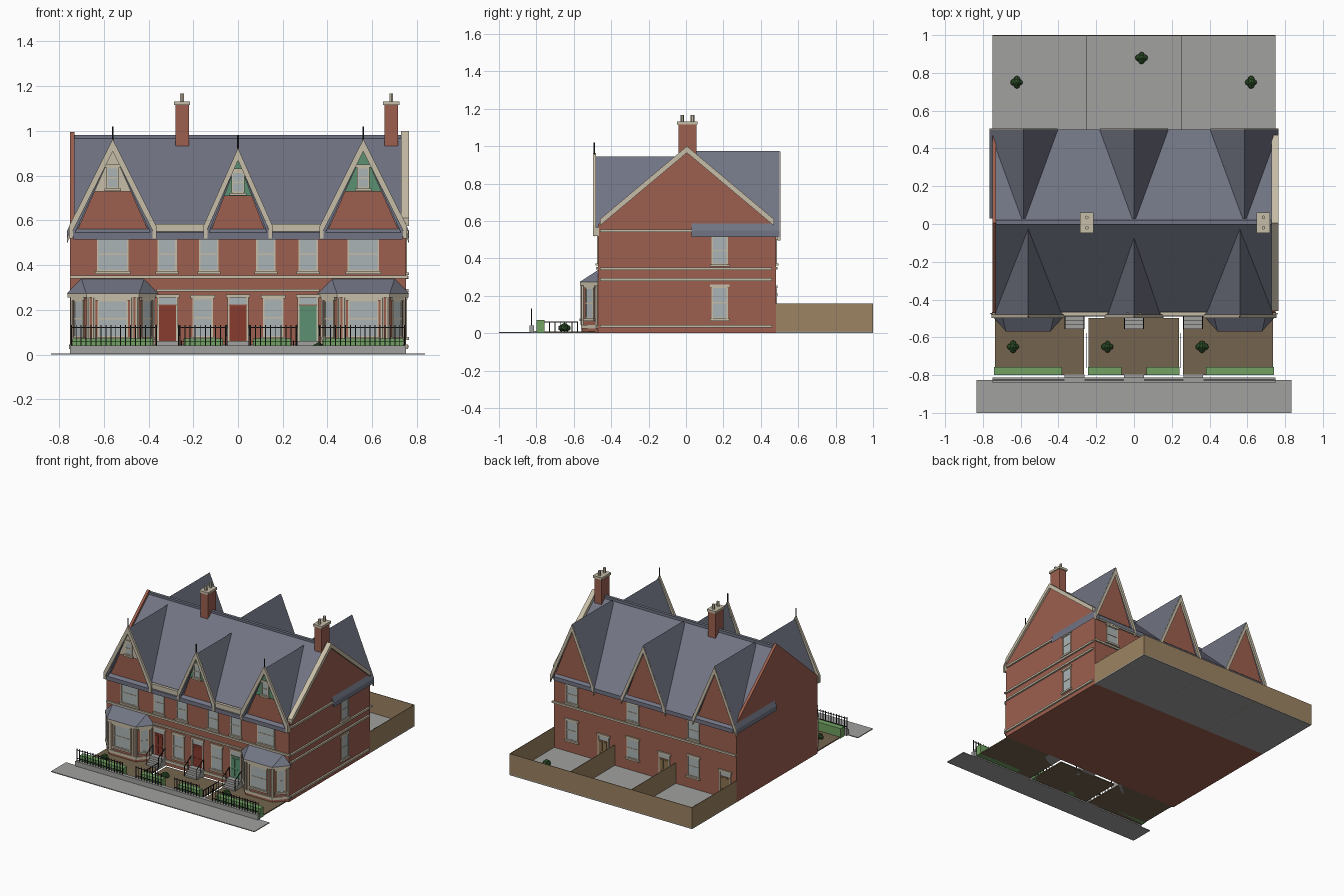
import bpy, bmesh, math, random
from mathutils import Matrix, Vector

if "Cube" in bpy.data.objects:
    bpy.data.objects.remove(bpy.data.objects["Cube"])

random.seed(3)
T, I = Matrix.Translation, Matrix.Identity(4)
COL = dict(brick=(156, 96, 80), slate=(112, 115, 130), cream=(198, 188, 166), glass=(170, 178, 180),
           green=(92, 142, 112), red=(135, 62, 50), hedge=(112, 160, 98), leaf=(55, 90, 50),
           soil=(115, 100, 78), stone=(160, 160, 158), fence=(155, 130, 98), iron=(45, 45, 48),
           timber=(140, 115, 80))
mats, parts = {}, {}
for k, c in COL.items():
    mats[k] = bpy.data.materials.new(k)
    mats[k].diffuse_color = [(v / 255) ** 2.2 for v in c] + [1]


def part(name, mat):
    return parts.setdefault(name, (bmesh.new(), mat))[0]


def prism(name, mat, pts, axis, a, b, M=I):
    """Extrude a 2D polygon along an axis."""
    bm = part(name, mat)
    put = {'x': lambda p, t: (t, p[0], p[1]), 'y': lambda p, t: (p[0], t, p[1]),
           'z': lambda p, t: (p[0], p[1], t)}[axis]
    r0 = [bm.verts.new(M @ Vector(put(p, a))) for p in pts]
    r1 = [bm.verts.new(M @ Vector(put(p, b))) for p in pts]
    bm.faces.new(r0)
    bm.faces.new(r1[::-1])
    for i in range(len(pts)):
        j = (i + 1) % len(pts)
        bm.faces.new((r0[i], r0[j], r1[j], r1[i]))


def box(name, mat, x0, x1, y0, y1, z0, z1, M=I):
    prism(name, mat, [(x0, y0), (x1, y0), (x1, y1), (x0, y1)], 'z', z0, z1, M)


def chevron(c, half, apex, base, th):
    return [(c - half, base), (c, apex), (c + half, base), (c + half, base - th),
            (c, apex - th), (c - half, base - th)]


def rod(name, mat, p, q, r):
    p, q = Vector(p), Vector(q)
    M = T((p + q) / 2) @ (q - p).to_track_quat('Z', 'Y').to_matrix().to_4x4()
    bmesh.ops.create_cone(part(name, mat), cap_ends=True, segments=6, radius1=r, radius2=r,
                          depth=(q - p).length, matrix=M)


def window(M, w, z0, z1, trim=True, name="window"):
    """Sash window facing local -y, centred on local x = 0."""
    h, f, zm = w / 2, 0.007, (z0 + z1) / 2
    box(name + "_glass", 'glass', -h, h, -0.002, 0.01, z0, z1, M)
    for s in (-1, 1):
        box(name + "_frames", 'cream', s * h - f / 2, s * h + f / 2, -0.006, 0.01, z0, z1, M)
    for z in (z0, zm, z1):
        box(name + "_frames", 'cream', -h, h, -0.005, 0.01, z - f / 2, z + f / 2, M)
    if trim:
        box(name + "_sills", 'cream', -h - .012, h + .012, -0.014, 0.01, z0 - .014, z0 - .002, M)
        box(name + "_lintels", 'cream', -h - .012, h + .012, -0.008, 0.01, z1 + .002, z1 + .016, M)


def door(M, mat, z0, z1, name):
    box(name, mat, -.038, .038, -.004, .01, z0, z1 - .035, M)
    for x in (-.018, .018):
        for a, b in ((.015, .065), (.08, .145)):
            box(name, mat, x - .011, x + .011, -.008, .01, z0 + a, z0 + b, M)
    box("door_fanlights", 'glass', -.038, .038, -.003, .01, z1 - .03, z1, M)
    for s in (-1, 1):
        box("door_frames", 'cream', s * .042 - .004, s * .042 + .004, -.007, .01, z0, z1, M)
    box("door_lintels", 'cream', -.054, .054, -.01, .01, z1, z1 + .014, M)


# Main walls, end gables and roof
FY, BY, YC = -.47, .48, .005
prism("house_walls", 'brick', [(FY, 0), (BY, 0), (BY, .53), (YC, .95), (FY, .53)], 'x', -.74, .74)
for s in (-1, 1):
    prism("end_gable_walls", 'brick', [(FY, 0), (BY, 0), (BY, .58), (YC, .995), (FY, .58)],
          'x', s * .73, s * .75)
prism("gable_coping", 'cream', chevron(YC, .465, 1.0, .61, .035), 'x', .728, .764)
prism("main_roof", 'slate', chevron(YC, .495, .972, .545, .03), 'x', -.735, .735)
box("ridge_tiles", 'slate', -.735, .735, -.002, .02, .962, .982)

# Front gables with bargeboards, cladding, attic windows and finials
for x, half, apex, clad, ridge in ((-.56, .18, .945, 'cream', -.02), (0, .14, .905, 'green', -.06),
                                   (.56, .18, .945, 'green', -.02)):
    prism("front_gable_roofs", 'slate', chevron(x, half, apex, .55, .03), 'y', -.49, ridge)
    prism("front_gable_walls", 'brick', [(x - half + .01, .53), (x + half - .01, .53), (x, apex - .03)],
          'y', FY, -.15)
    prism("bargeboards", 'cream', chevron(x, half + .015, apex + .018, .575, .055), 'y', -.497, -.48)
    za = .73 if half > .15 else .71
    hw = (half - .01) * (apex - .03 - za) / (apex - .56)
    prism("gable_cladding_" + clad, clad, [(x - hw, za), (x + hw, za), (x, apex - .03)], 'y', -.478, FY)
    window(T((x, -.479, 0)), .05, za + .015, za + .105, name="attic_window")
    rod("finials", 'iron', (x, -.49, apex - .03), (x, -.49, apex + .075), .004)
    for s in (-1, 1):
        xb = x + s * (half + .005)
        box("gable_brackets", 'cream', xb - .008, xb + .008, -.495, -.465, .52, .565)

# Back gables
for x in (-.585, 0, .585):
    prism("back_gable_roofs", 'slate', chevron(x, .18, .975, .55, .035), 'y', .03, .5)
    prism("back_gable_walls", 'brick', [(x - .165, .52), (x + .165, .52), (x, .945)], 'y', .1, BY + .002)
    prism("back_bargeboards", 'cream', chevron(x, .18, .972, .55, .055), 'y', .49, .505)

# Eaves gutters
for x0, x1 in ((-.38, -.14), (.14, .38)):
    box("front_gutters", 'cream', x0, x1, -.487, -.465, .55, .585)
box("eaves_trim", 'cream', -.75, .75, -.482, FY, .532, .545)
box("back_eaves_trim", 'cream', -.75, .75, BY, .49, .515, .53)

# String courses
for z0, z1 in ((.34, .354), (.025, .045)):
    box("front_bands", 'cream', -.75, .76, -.48, FY, z0, z1)
box("front_bands", 'cream', -.365, .365, -.48, FY, .282, .294)
for z in (.03, .28, .338, .54):
    box("side_bands", 'cream', .75, .762, -.46, .46, z, z + .014)
for z in (.34,):
    box("back_bands", 'cream', -.75, .76, BY, .49, z, z + .014)

# Chimneys
for x in (-.25, .685):
    box("chimney_stacks", 'brick', x - .03, x + .03, -.04, .055, .9, 1.12)
    box("chimney_caps", 'cream', x - .036, x + .036, -.047, .062, 1.115, 1.132)
    for y in (-.02, .035):
        rod("chimney_pots", 'cream', (x, y, 1.13), (x, y, 1.168), .01)

# Windows on flat walls
for x, w in ((-.317, .08), (-.13, .08), (.125, .08), (.313, .08), (-.56, .135), (.56, .135)):
    window(T((x, FY, 0)), w, .375, .522)
for x in (-.157, .157):
    window(T((x, FY, 0)), .085, .08, .25)
R = Matrix.Rotation
for a, b in ((.08, .245), (.37, .515)):
    window(T((.75, .18, 0)) @ R(math.pi / 2, 4, 'Z'), .08, a, b)
for i in range(3):
    x = -.4 + i * .5
    for a, b in ((.1, .24), (.375, .5)):
        window(T((x, BY, 0)) @ R(math.pi, 4, 'Z'), .09, a, b)
    door(T((x - .26, BY, 0)) @ R(math.pi, 4, 'Z'), 'timber', .012, .2, "back_doors")

# Bay windows
for cx in (-.56, .56):
    def plan(g, yb=FY):
        return [(cx - .19 - g, yb), (cx - .11 - g * .6, -.555 - g), (cx + .11 + g * .6, -.555 - g),
                (cx + .19 + g, yb)]
    prism("bay_walls", 'brick', plan(0), 'z', 0, .26)
    prism("bay_plinths", 'cream', plan(.006), 'z', .025, .045)
    prism("bay_cornices", 'cream', plan(.012), 'z', .255, .275)
    bm = part("bay_roofs", 'slate')
    pts = [(x, y, .274) for x, y in plan(.014)] + [(cx - .14, FY, .338), (cx + .14, FY, .338)]
    bmesh.ops.convex_hull(bm, input=[bm.verts.new(p) for p in pts])
    window(T((cx, -.555, 0)), .13, .08, .24, name="bay_window")
    for s in (-1, 1):
        M = T((cx + s * .15, -.5125, 0)) @ R(s * math.atan2(.085, .08), 4, 'Z')
        window(M, .055, .08, .24, name="bay_window")
        for px, py in ((.11, -.553), (.085, -.556)):
            rod("bay_posts", 'cream', (cx + s * px, py, .045), (cx + s * px, py, .256), .009)
        rod("bay_posts", 'cream', (cx + s * .182, -.478, .045), (cx + s * .182, -.478, .256), .008)

# Front doors, steps and handrails
for x, mat in ((-.315, 'red'), (0, 'red'), (.313, 'green')):
    door(T((x, FY, 0)), mat, .06, .255, "front_door_" + mat)
    for k in range(3):
        box("door_steps", 'stone', x - .052, x + .052, -.51 - .023 * (2 - k), FY, .02 * k, .02 * (k + 1))
    box("gate_steps", 'stone', x - .052, x + .052, -.815, -.797, 0, .012)
    for s in (-1, 1):
        xs = x + s * .05
        rod("handrails", 'iron', (xs, -.475, .13), (xs, -.555, .085), .003)
        for y, z0, z1 in ((-.475, .06, .13), (-.515, .04, .108), (-.555, .01, .085)):
            rod("handrails", 'iron', (xs, y, z0), (xs, y, z1), .0025)

# Front gardens, hedges, wall, railings and pavement
for x0, x1, y1 in ((-.735, -.265, -.47), (-.24, .237, -.497), (.26, .735, -.47)):
    box("front_gardens", 'soil', x0, x1, -.8, y1, 0, .008)
for x0, x1 in ((-.74, -.38), (-.243, -.067), (.067, .24), (.38, .74)):
    box("hedges", 'hedge', x0, x1, -.8, -.757, 0, .072)
box("front_wall", 'stone', -.75, .75, -.838, -.812, 0, .042)
box("pavement", 'stone', -.835, .835, -1, -.825, 0, .006)
for x0, x1 in ((-.745, -.37), (-.26, -.055), (.055, .26), (.37, .745)):
    n = round((x1 - x0) / .022)
    for i in range(n + 1):
        x = x0 + (x1 - x0) * i / n
        box("railings", 'iron', x - .002, x + .002, -.828, -.824, .04, .132)
    for z in (.058, .12):
        box("railings", 'iron', x0, x1, -.828, -.824, z, z + .004)
for x in (-.253, .248):
    box("garden_dividers", 'iron', x - .002, x + .002, -.76, -.58, .058, .063)
    for i in range(7):
        y = -.76 + i * .03
        box("garden_dividers", 'iron', x - .002, x + .002, y - .002, y + .002, 0, .063)

# Back yards and fences
box("back_yard", 'stone', -.75, .75, .47, 1, 0, .008)
for x in (-.748, -.25, .25, .748):
    box("yard_fences", 'fence', x - .002, x + .002, BY, 1, 0, .16)
box("yard_fences", 'fence', -.75, .75, .996, 1, 0, .16)

# Shrubs made of small leaf clumps
for x, y in ((-.64, -.65), (-.14, -.65), (.36, -.65), (-.62, .75), (.04, .88), (.62, .75)):
    for k in range(5):
        a = k * math.pi / 2
        r = .016 if k < 4 else 0
        bmesh.ops.create_icosphere(part("shrubs", 'leaf'), subdivisions=1, radius=random.uniform(.016, .021),
                                   matrix=T((x + r * math.cos(a), y + r * math.sin(a), .028 if k < 4 else .038)))

for name, (bm, mat) in parts.items():
    bmesh.ops.recalc_face_normals(bm, faces=bm.faces)
    me = bpy.data.meshes.new(name)
    bm.to_mesh(me)
    bm.free()
    me.materials.append(mats[mat])
    bpy.context.collection.objects.link(bpy.data.objects.new(name, me))

for m in bpy.data.materials:
    if m.users and not m.is_grease_pencil:
        m.use_nodes = True
        m.node_tree.nodes["Principled BSDF"].inputs["Base Color"].default_value = m.diffuse_color
